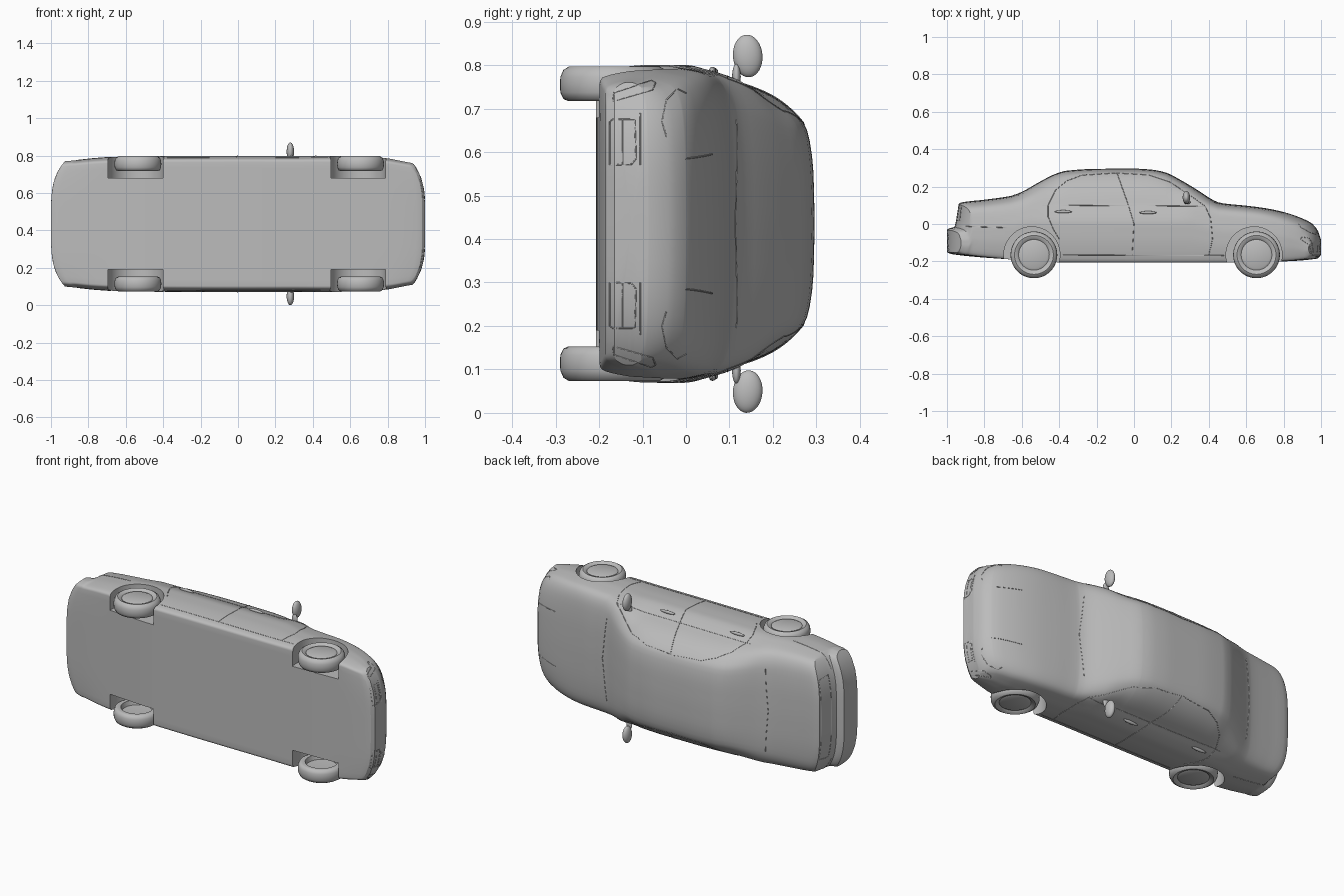
import bpy, bmesh, math
from mathutils import Vector, Matrix
from mathutils.bvhtree import BVHTree

cube = bpy.data.objects.get("Cube")
if cube:
    bpy.data.objects.remove(cube, do_unlink=True)

MID = 0.435  # the car lies on its side: x = length, y = car height, z = car width

grey = bpy.data.materials.new("grey")
grey.use_nodes = True
grey.diffuse_color = (0.5, 0.5, 0.5, 1)
grey.node_tree.nodes["Principled BSDF"].inputs["Base Color"].default_value = (0.5, 0.5, 0.5, 1)


def curve(pts):
    """Smooth interpolation through points without overshoot."""
    n = len(pts)
    d = [(pts[i + 1][1] - pts[i][1]) / (pts[i + 1][0] - pts[i][0]) for i in range(n - 1)]
    m = [d[0]] + [2 * a * b / (a + b) if a * b > 0 else 0 for a, b in zip(d, d[1:])] + [d[-1]]

    def f(x):
        x = min(max(x, pts[0][0]), pts[-1][0])
        i = next(k for k in range(n - 1) if x <= pts[k + 1][0])
        h = pts[i + 1][0] - pts[i][0]
        t = (x - pts[i][0]) / h
        return (pts[i][1] * (1 + 2 * t) * (1 - t) ** 2 + m[i] * h * t * (1 - t) ** 2
                + pts[i + 1][1] * t * t * (3 - 2 * t) + m[i + 1] * h * t * t * (t - 1))
    return f


def add_object(name, bm, angle=30):
    bmesh.ops.recalc_face_normals(bm, faces=bm.faces)
    me = bpy.data.meshes.new(name)
    bm.to_mesh(me)
    bm.free()
    me.materials.append(grey)
    ob = bpy.data.objects.new(name, me)
    bpy.context.collection.objects.link(ob)
    smooth(ob, angle)
    return ob


def select(ob):
    bpy.ops.object.select_all(action='DESELECT')
    ob.select_set(True)
    bpy.context.view_layer.objects.active = ob


def smooth(ob, angle=30):
    select(ob)
    bpy.ops.object.shade_smooth_by_angle(angle=math.radians(angle))


# Body outlines along the length
TOP = [(-1, -.03), (-.985, -.022), (-.96, -.016), (-.953, .01), (-.945, .06), (-.937, .108), (-.925, .115),
       (-.8, .13), (-.66, .15), (-.6, .172), (-.5, .228), (-.42, .268), (-.36, .285), (-.2, .295),
       (0, .296), (.1, .29), (.17, .275), (.25, .235), (.35, .175), (.42, .13), (.46, .113), (.6, .098),
       (.7, .085), (.8, .064), (.9, .03), (.955, 0), (.985, -.04), (1, -.085)]
top = curve(TOP)
bottom = curve([(-1, -.152), (-.97, -.162), (-.68, -.188), (-.38, -.205), (.5, -.207), (.8, -.2),
                (.98, -.185), (1, -.165)])
belt = curve([(-1, -.05), (-.93, .06), (-.6, .09), (-.4, .1), (.33, .1), (.5, .06), (.7, .035),
              (.9, -.01), (1, -.1)])
width = curve([(-1, .335), (-.8, .352), (-.5, .362), (0, .364), (.6, .363), (.85, .352), (1, .325)])

# Cross-section tables: (share of width, share of height)
LOWER = [(0, 0), (.5, 0), (.91, 0), (.95, .03), (.982, .2), (1, .45), (1, .67)]
HOOD = [(1, 0), (.985, .25), (.95, .5), (.88, .7), (.75, .85), (.4, .97), (0, 1)]
CABIN = [(1, 0), (.955, .25), (.89, .5), (.78, .75), (.65, .91), (.36, .985), (0, 1)]


def section(x):
    lo, hi, w = bottom(x), top(x), width(x)
    mid = min(belt(x), lo + .75 * (hi - lo))
    c = min(max((hi - .11) / .15, 0), 1)
    bw = .97 + (.91 - .97) * c
    pts = [(a * w, lo + b * (mid - lo)) for a, b in LOWER]
    pts.append(((1 + bw) / 2 * w, lo + .87 * (mid - lo)))
    for (a, b), (p, q) in zip(HOOD, CABIN):
        pts.append(((a + (p - a) * c) * bw * w, mid + (b + (q - b) * c) * (hi - mid)))
    fw = curve([(i, p[0]) for i, p in enumerate(pts)])
    fh = curve([(i, p[1]) for i, p in enumerate(pts)])
    last = len(pts) - 1
    half = [(fw(i / 3), fh(i / 3)) for i in range(last * 3 + 1)]
    return half + [(-a, b) for a, b in half[-2:0:-1]]


def place(x, w, h):
    """Bow the two ends in plan."""
    t = min(max((abs(x) - .6) / .4, 0), 1)
    bow = .1 * (abs(w) / .36) ** 4 * t * t * (3 - 2 * t)
    return (x - math.copysign(bow, x), h, MID + w)


# Body: lofted shell with ends closed by shrinking rings
bm = bmesh.new()
stations = sorted({round(-1 + i * .025, 3) for i in range(81)} | {p[0] for p in TOP})
rings = [(x, 1) for x in stations]
shrink = (.93, .8, .6, .4, .2, .04)
rings = [(-1, s) for s in reversed(shrink)] + rings + [(1, s) for s in shrink]
loops = []
for x, s in rings:
    cy = (top(x) + bottom(x)) / 2
    loops.append([bm.verts.new(place(x, w * s, cy + (h - cy) * s)) for w, h in section(x)])
for a, b in zip(loops, loops[1:]):
    for i in range(len(a)):
        j = (i + 1) % len(a)
        bm.faces.new((a[i], a[j], b[j], b[i]))
bm.faces.new(loops[0])
bm.faces.new(loops[-1])
bmesh.ops.recalc_face_normals(bm, faces=bm.faces)
surface = BVHTree.FromBMesh(bm)
body = add_object("body", bm)

# Wheel wells cut through the sides
bm = bmesh.new()
for x in (-.546, .642):
    for s in (-1, 1):
        bmesh.ops.create_cone(bm, cap_ends=True, segments=56, radius1=.15, radius2=.15, depth=.26,
                              matrix=Matrix.Translation((x, -.165, MID + s * .375)))
cutter = add_object("well_cutter", bm)
cutter.hide_render = True
mod = body.modifiers.new("wells", 'BOOLEAN')
mod.operation = 'DIFFERENCE'
mod.solver = 'EXACT'
mod.object = cutter
select(body)
bpy.ops.object.modifier_apply(modifier=mod.name)
bpy.data.objects.remove(cutter, do_unlink=True)
smooth(body)

# Wheels: turned profile (radius, offset from the centre plane), hollow inside
TYRE = [(0, .355), (.07, .357), (.082, .351), (.088, .357), (.104, .362), (.117, .354), (.124, .338),
        (.125, .32), (.124, .302), (.117, .287), (.105, .282), (.087, .284), (.081, .31), (0, .315)]
for xn, x in (("rear", -.535), ("front", .655)):
    for sn, s in (("left", -1), ("right", 1)):
        bm = bmesh.new()
        vs = [bm.verts.new((r, 0, o * s)) for r, o in TYRE]
        es = [bm.edges.new(p) for p in zip(vs, vs[1:])]
        bmesh.ops.spin(bm, geom=vs + es, cent=(0, 0, 0), axis=(0, 0, 1), angle=math.tau, steps=48)
        bmesh.ops.remove_doubles(bm, verts=bm.verts, dist=1e-5)
        bmesh.ops.translate(bm, verts=bm.verts, vec=(x, -.165, MID))
        add_object(f"{xn}_{sn}_wheel", bm, 45)


def blob(name, loc, size, tilt=0):
    bm = bmesh.new()
    bmesh.ops.create_uvsphere(bm, u_segments=24, v_segments=16, radius=1)
    bmesh.ops.transform(bm, verts=bm.verts, matrix=Matrix.Translation(loc) @ Matrix.Rotation(tilt, 4, 'X')
                        @ Matrix.Diagonal((*size, 1)))
    return add_object(name, bm, 60)


# Mirrors with stalks, and door handles
for sn, s in (("left", -1), ("right", 1)):
    blob(f"{sn}_mirror", (.28, .142, MID + s * .386), (.02, .034, .049), s * .08)
    blob(f"{sn}_mirror_stalk", (.285, .116, MID + s * .338), (.018, .01, .03))
    for dn, x, y in (("rear", -.378, .066), ("front", .075, .061)):
        hit = surface.ray_cast(Vector((x, y, MID + s)), Vector((0, 0, -s)))[0]
        blob(f"{sn}_{dn}_handle", (x, y, hit.z + s * .005), (.047, .008, .009))


def seam(name, pts, direction, closed=False):
    """Thin bead laid on the body along points projected in one direction."""
    d = Vector(direction)
    pts = [Vector(p) for p in pts]
    if closed:
        pts.append(pts[0])
    path = []
    for a, b in zip(pts, pts[1:]):
        n = max(2, int((b - a).length / .015))
        for i in range(n + 1):
            hit = surface.ray_cast(a.lerp(b, i / n) - d * 2, d)[0]
            if hit:
                path.append(hit)
    if len(path) < 2:
        return
    cu = bpy.data.curves.new(name, 'CURVE')
    cu.dimensions = '3D'
    cu.bevel_depth = .0018
    cu.bevel_resolution = 0
    sp = cu.splines.new('POLY')
    sp.points.add(len(path) - 1)
    for p, co in zip(sp.points, path):
        p.co = (*co, 1)
    cu.materials.append(grey)
    bpy.context.collection.objects.link(bpy.data.objects.new(name, cu))


# Door, window, lamp and intake outlines on both sides
SIDE = {"belt_line": [(-.49, .1), (.38, .095)],
        "window_frame": [(-.46, .1), (-.42, .18), (-.36, .23), (-.28, .26), (-.1, .272), (.08, .262),
                         (.19, .225), (.29, .16), (.38, .095)],
        "rear_door_edge": [(-.46, .1), (-.46, .04), (-.43, -.03), (-.4, -.08)],
        "middle_door_edge": [(-.09, .27), (-.03, .1), (0, 0), (-.01, -.165)],
        "front_door_edge": [(.38, .095), (.41, .03), (.42, -.08), (.4, -.165)],
        "sill_line": [(-.38, -.165), (.48, -.168)],
        "rear_bumper_line": [(-.93, -.012), (-.68, -.02)]}
FRONT = {"intake": [(-.175, .135), (-.175, .235), (-.168, .24), (-.118, .24), (-.115, .15), (-.125, .137)],
         "intake_bar": [(-.145, .137), (-.145, .24)],
         "side_vent": [(-.168, .282), (-.165, .302), (-.08, .33), (-.07, .325), (-.077, .308)],
         "bumper_line": [(-.105, .135), (-.105, .255)],
         "headlamp": [(-.045, .2), (-.055, .235), (-.045, .285), (-.02, .31), (0, .3)]}
for sn, s in (("left", -1), ("right", 1)):
    for name, pts in SIDE.items():
        seam(f"{sn}_{name}", [(x, y, MID + s * .36) for x, y in pts], (0, 0, -s))
    for name, pts in FRONT.items():
        seam(f"{sn}_{name}", [(1, y, MID + s * w) for y, w in pts], (-1, 0, 0), name in ("intake", "side_vent"))
    seam(f"{sn}_hood_edge", [(.95, .2, MID + s * .15), (.8, .2, MID + s * .16)], (0, -1, 0))

# Lines across the top: windscreen foot, rear window foot, boot lid
seam("wiper_line", [(.43, .3, MID - .24), (.46, .3, MID), (.43, .3, MID + .24)], (0, -1, 0))
seam("rear_window_foot", [(-.62, .3, MID - .24), (-.64, .3, MID), (-.62, .3, MID + .24)], (0, -1, 0))
seam("boot_lid_panel", [(-1, .095, MID - .23), (-1, .02, MID - .24), (-1, .02, MID + .24),
                        (-1, .095, MID + .23)], (1, 0, 0), True)
